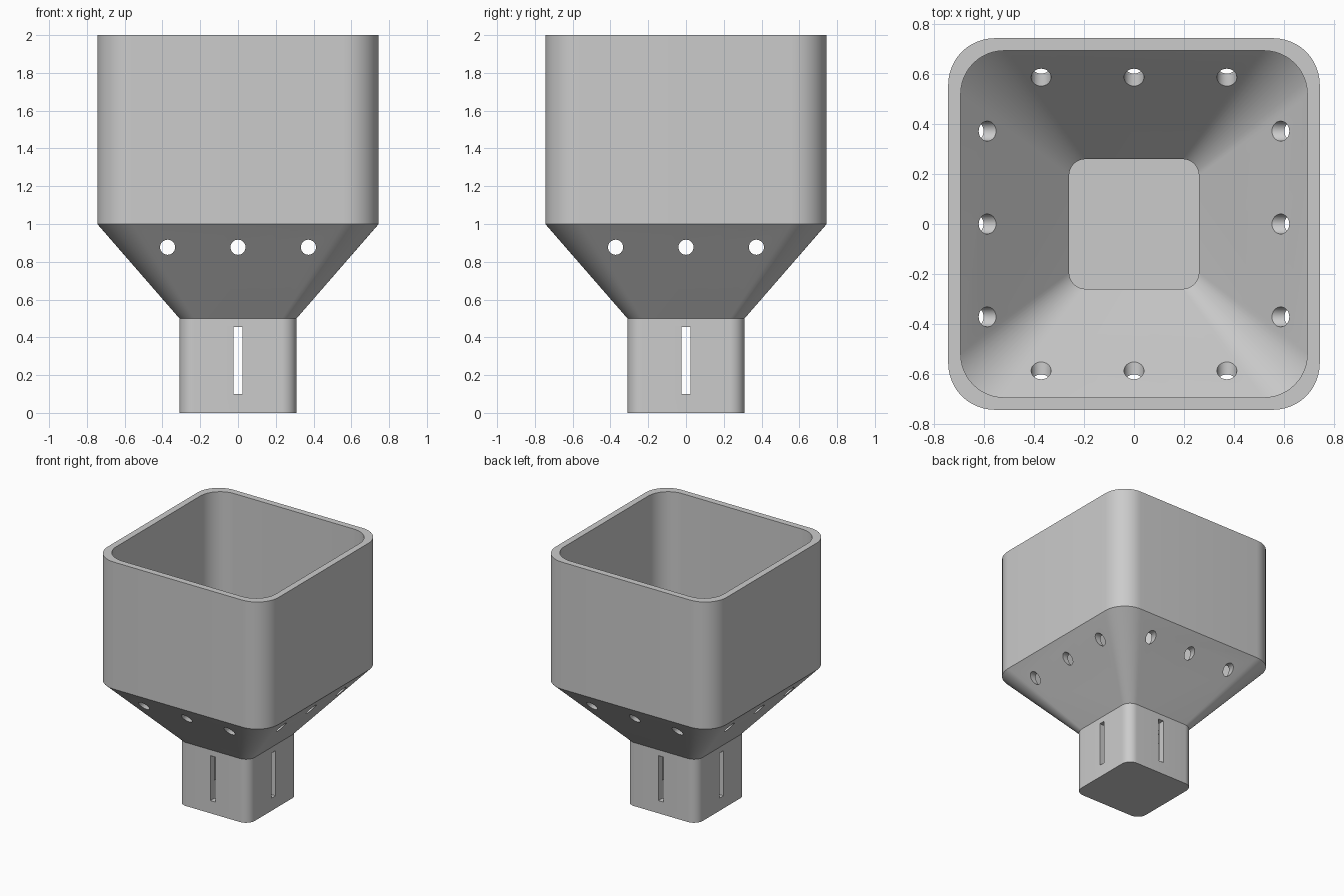
import bpy, bmesh
from math import sin, cos, pi

cube = bpy.data.objects.get("Cube")
if cube:
    bpy.data.objects.remove(cube, do_unlink=True)

TOP, STEM, WALL = 0.745, 0.31, 0.05   # half widths and wall thickness
SHOULDER, NECK, FLOOR = 1.0, 0.5, 0.05

grey = bpy.data.materials.new("plain grey")
grey.use_nodes = True
colour = (0.6, 0.6, 0.6, 1)
grey.diffuse_color = colour
grey.node_tree.nodes["Principled BSDF"].inputs["Base Color"].default_value = colour


def rounded_square(bm, half, z, steps=12):
    """Ring of vertices whose corner radius is a quarter of the half width."""
    radius = half * 0.25
    flat = half - radius
    ring = []
    for corner, (sx, sy) in enumerate([(1, 1), (-1, 1), (-1, -1), (1, -1)]):
        for i in range(steps + 1):
            a = (corner + i / steps) * pi / 2
            ring.append(bm.verts.new((sx * flat + radius * cos(a),
                                      sy * flat + radius * sin(a), z)))
    return ring


# Hopper, stem and hollow: one loft up the outside and down the inside
bm = bmesh.new()
sections = [(STEM, 0), (STEM, NECK), (TOP, SHOULDER), (TOP, 2),
            (TOP - WALL, 2), (TOP - WALL, SHOULDER),
            (STEM - WALL, NECK), (STEM - WALL, FLOOR)]
rings = [rounded_square(bm, half, z) for half, z in sections]
for lower, upper in zip(rings, rings[1:]):
    for i in range(len(lower)):
        j = (i + 1) % len(lower)
        bm.faces.new((lower[i], lower[j], upper[j], upper[i]))
bm.faces.new(list(reversed(rings[0])))
bm.faces.new(rings[-1])
bmesh.ops.recalc_face_normals(bm, faces=bm.faces)
mesh = bpy.data.meshes.new("square_funnel")
bm.to_mesh(mesh)
bm.free()
mesh.materials.append(grey)
funnel = bpy.data.objects.new("square_funnel", mesh)
bpy.context.collection.objects.link(funnel)

# Cutters running right through along both axes
cutters = []
for turn in (0, pi / 2):
    for offset in (-TOP / 2, 0, TOP / 2):
        bpy.ops.mesh.primitive_cylinder_add(
            vertices=32, radius=0.04, depth=2, rotation=(pi / 2, 0, turn),
            location=(offset * cos(turn), offset * sin(turn), 0.877))
        cutters.append(bpy.context.object)
    bpy.ops.mesh.primitive_cube_add(size=1, location=(0, 0, 0.277),
                                    rotation=(0, 0, turn))
    bpy.context.object.scale = (0.046, 1, 0.354)
    cutters.append(bpy.context.object)

# Drain holes and stem slots
bpy.ops.object.select_all(action="DESELECT")
bpy.context.view_layer.objects.active = funnel
funnel.select_set(True)
for cutter in cutters:
    cutter.hide_render = True
    cut = funnel.modifiers.new("opening", "BOOLEAN")
    cut.operation = "DIFFERENCE"
    cut.solver = "EXACT"
    cut.object = cutter
    bpy.ops.object.modifier_apply(modifier=cut.name)
for cutter in cutters:
    bpy.data.objects.remove(cutter, do_unlink=True)

bpy.ops.object.shade_smooth_by_angle(angle=pi / 6)
